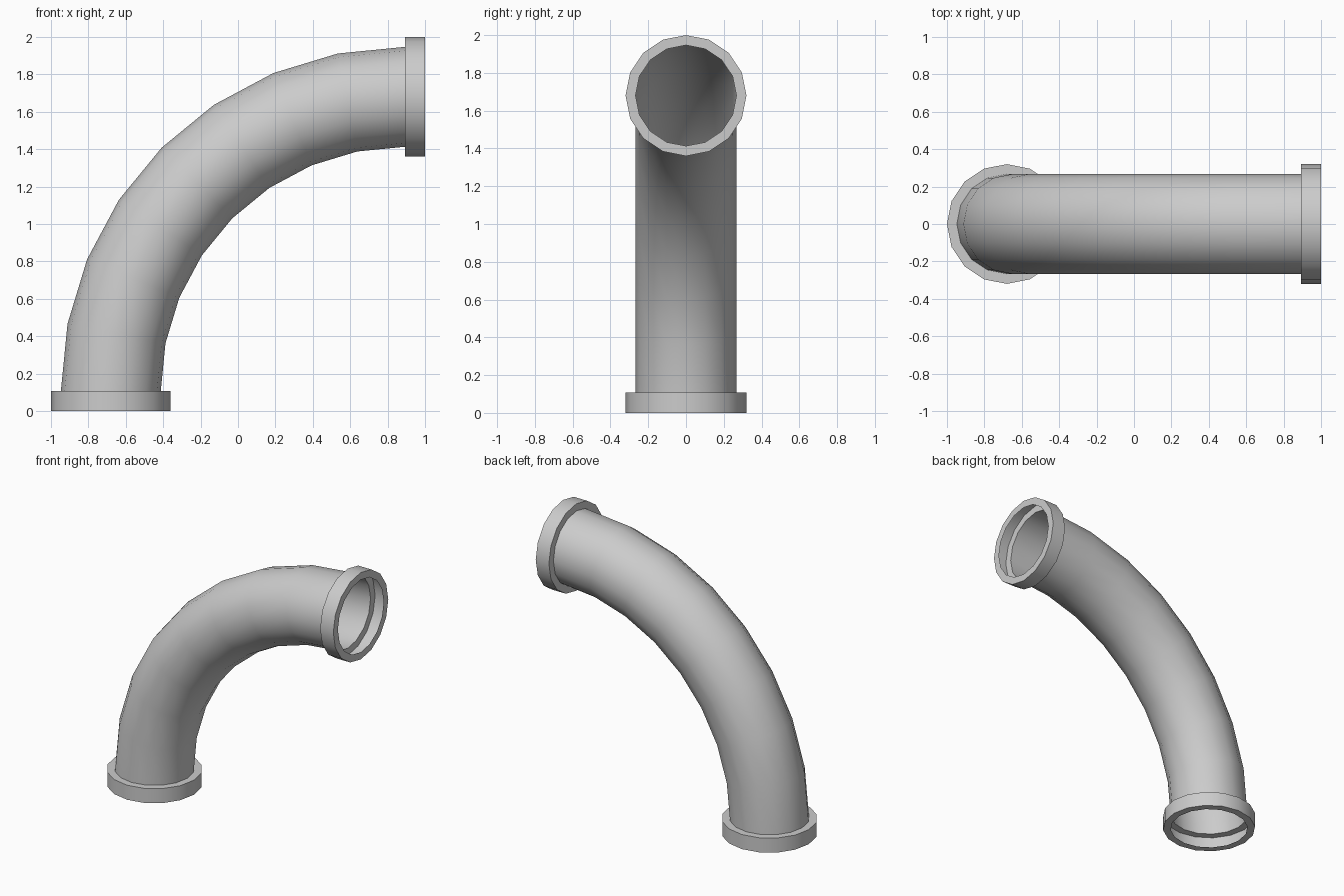
import bpy, bmesh
from math import sin, cos, pi, radians
from mathutils import Vector

if "Cube" in bpy.data.objects:
    bpy.data.objects.remove(bpy.data.objects["Cube"])

SIDES = 16
SEGMENTS = 8
PIPE_R = 0.267
COLLAR_R = 0.32
COLLAR_H = 0.107
CENTRE = Vector((1 - COLLAR_H, 0, COLLAR_H))   # centre of the bend
BEND_R = CENTRE.x + 0.68


def ring(angle, offset, radius):
    """Circle across the path at a bend angle, shifted along the tangent."""
    out = Vector((-cos(angle), 0, sin(angle)))
    tangent = Vector((sin(angle), 0, cos(angle)))
    side = Vector((0, 1, 0))
    c = CENTRE + out * BEND_R + tangent * offset
    return [c + radius * (out * cos(2 * pi * i / SIDES) + side * sin(2 * pi * i / SIDES))
            for i in range(SIDES)]


def skin(name, rings):
    """Bridge consecutive rings into an open shell."""
    bm = bmesh.new()
    loops = [[bm.verts.new(p) for p in r] for r in rings]
    for a, b in zip(loops, loops[1:]):
        for i in range(SIDES):
            j = (i + 1) % SIDES
            bm.faces.new((a[i], b[i], b[j], a[j]))
    mesh = bpy.data.meshes.new(name)
    bm.to_mesh(mesh)
    bm.free()
    obj = bpy.data.objects.new(name, mesh)
    bpy.context.collection.objects.link(obj)
    bpy.ops.object.select_all(action='DESELECT')
    obj.select_set(True)
    bpy.context.view_layer.objects.active = obj
    bpy.ops.object.shade_smooth_by_angle(angle=radians(30))
    return obj


def collar(name, angle, start):
    """Hollow end collar: open face, outer wall, shoulder back to the pipe."""
    end = start + COLLAR_H
    profile = [(start, PIPE_R), (start, COLLAR_R), (end, COLLAR_R), (end, PIPE_R)]
    return skin(name, [ring(angle, o, r) for o, r in profile])


# Quarter-bend pipe
skin("bent_pipe", [ring(pi / 2 * k / SEGMENTS, 0, PIPE_R) for k in range(SEGMENTS + 1)])

# End collars
collar("bottom_collar", 0, -COLLAR_H)
collar("top_collar", pi / 2, 0)
